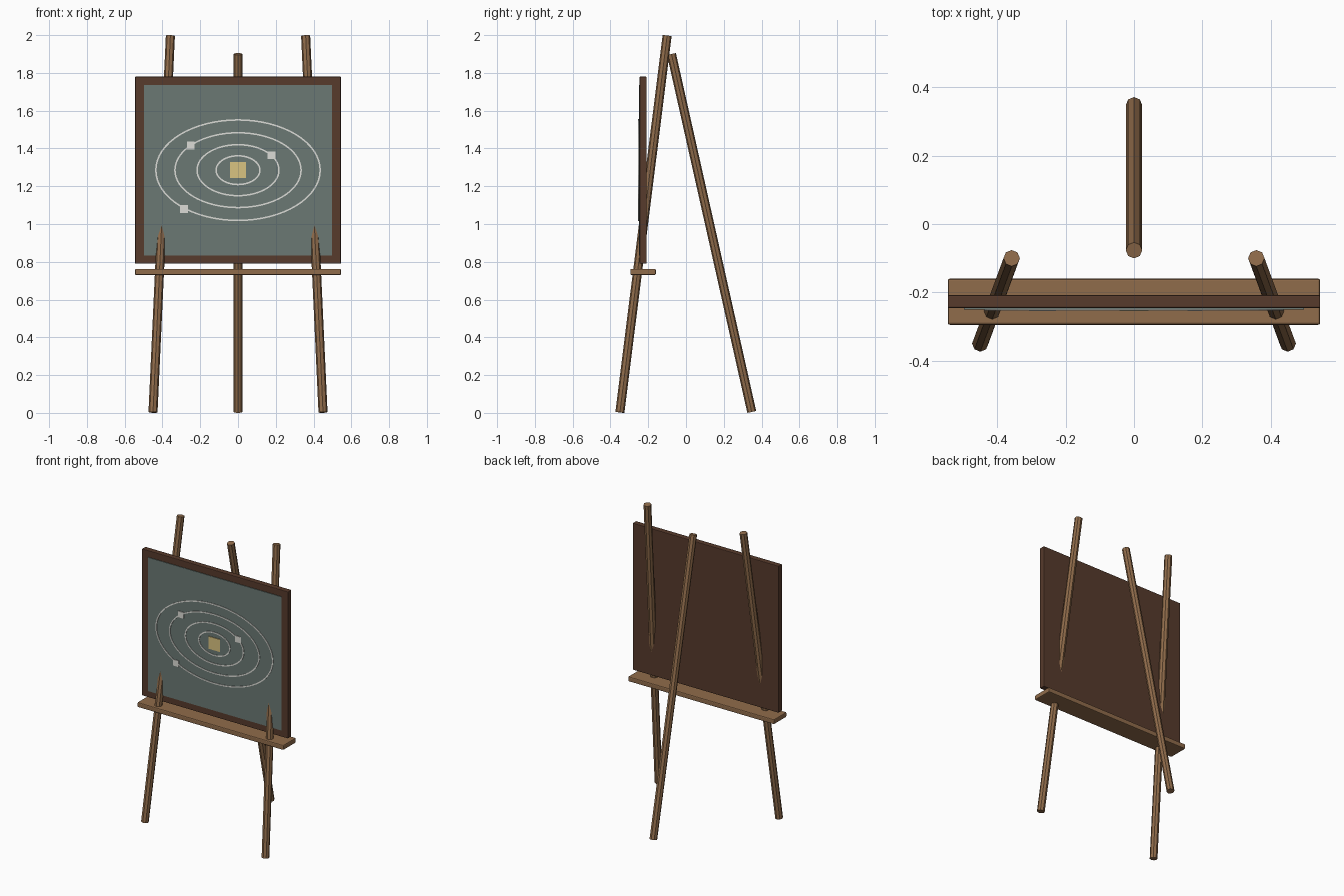
import bpy
import bmesh
import math
from mathutils import Vector

cube = bpy.data.objects.get("Cube")
if cube:
    bpy.data.objects.remove(cube, do_unlink=True)


def material(name, rgb):
    m = bpy.data.materials.new(name)
    m.use_nodes = True
    col = (*rgb, 1)
    m.diffuse_color = col
    m.node_tree.nodes["Principled BSDF"].inputs["Base Color"].default_value = col
    return m


WOOD = material("warm wood", (0.28, 0.15, 0.07))
FRAME = material("dark wood", (0.095, 0.043, 0.025))
SLATE = material("slate green", (0.145, 0.19, 0.175))
CHALK = material("chalk white", (0.72, 0.72, 0.68))
YELLOW = material("chalk yellow", (0.7, 0.55, 0.22))


def finish(name, bm, mat):
    bmesh.ops.recalc_face_normals(bm, faces=bm.faces)
    me = bpy.data.meshes.new(name)
    bm.to_mesh(me)
    bm.free()
    me.materials.append(mat)
    ob = bpy.data.objects.new(name, me)
    bpy.context.collection.objects.link(ob)
    return ob


def box(name, lo, hi, mat, bevel=0):
    lo, hi = Vector(lo), Vector(hi)
    bm = bmesh.new()
    bmesh.ops.create_cube(bm, size=1)
    bmesh.ops.scale(bm, vec=hi - lo, verts=bm.verts)
    bmesh.ops.translate(bm, vec=(lo + hi) / 2, verts=bm.verts)
    if bevel:
        bmesh.ops.bevel(bm, geom=bm.edges[:], offset=bevel, segments=2,
                        profile=0.5, affect='EDGES')
    return finish(name, bm, mat)


def pole(name, foot, top, mat, radius=0.024):
    # Octagonal pole between two points
    foot, top = Vector(foot), Vector(top)
    axis = top - foot
    bm = bmesh.new()
    bmesh.ops.create_cone(bm, cap_ends=True, segments=8, radius1=radius,
                          radius2=radius, depth=axis.length)
    bmesh.ops.rotate(bm, matrix=Vector((0, 0, 1)).rotation_difference(axis).to_matrix(),
                     verts=bm.verts)
    bmesh.ops.translate(bm, vec=(foot + top) / 2, verts=bm.verts)
    return finish(name, bm, mat)


# Three splayed legs
for side, s in (("left", 1), ("right", -1)):
    pole(side + "_front_leg", (s * 0.45, -0.35, 0.003), (s * 0.358, -0.1, 1.997), WOOD)
pole("rear_leg", (0, 0.348, 0.005), (0, -0.077, 1.9), WOOD)

# Ledge, board frame and writing surface
box("ledge", (-0.545, -0.295, 0.73), (0.545, -0.16, 0.763), WOOD, 0.006)
box("board_frame", (-0.545, -0.246, 0.79), (0.545, -0.208, 1.78), FRAME, 0.004)
box("writing_surface", (-0.498, -0.25, 0.834), (0.498, -0.242, 1.736), SLATE)

# Chalk drawing: orbits as thin elliptical bands around a square sun
CENTRE = 1.285
FRONT, BACK = -0.2535, -0.249


def orbit(name, rx, rz, width=0.008, n=64):
    bm = bmesh.new()
    loops = []
    for y, d in ((FRONT, width / 2), (FRONT, -width / 2),
                 (BACK, -width / 2), (BACK, width / 2)):
        loops.append([bm.verts.new(((rx + d) * math.cos(math.tau * i / n), y,
                                    CENTRE + (rz + d) * math.sin(math.tau * i / n)))
                      for i in range(n)])
    for k in range(4):
        a, b = loops[k], loops[(k + 1) % 4]
        for i in range(n):
            j = (i + 1) % n
            bm.faces.new((a[i], a[j], b[j], b[i]))
    return finish(name, bm, CHALK)


for i, (rx, rz) in enumerate(((0.116, 0.076), (0.217, 0.135), (0.334, 0.198), (0.435, 0.266))):
    orbit(f"orbit_{i + 1}", rx, rz)


def chalk_square(name, x, z, half, mat):
    box(name, (x - half, FRONT - 0.001, z - half), (x + half, BACK, z + half), mat)


chalk_square("sun", 0, CENTRE, 0.042, YELLOW)
for i, (x, z) in enumerate(((-0.25, 1.416), (0.178, 1.364), (-0.287, 1.08))):
    chalk_square(f"planet_{i + 1}", x, z, 0.021, CHALK)
